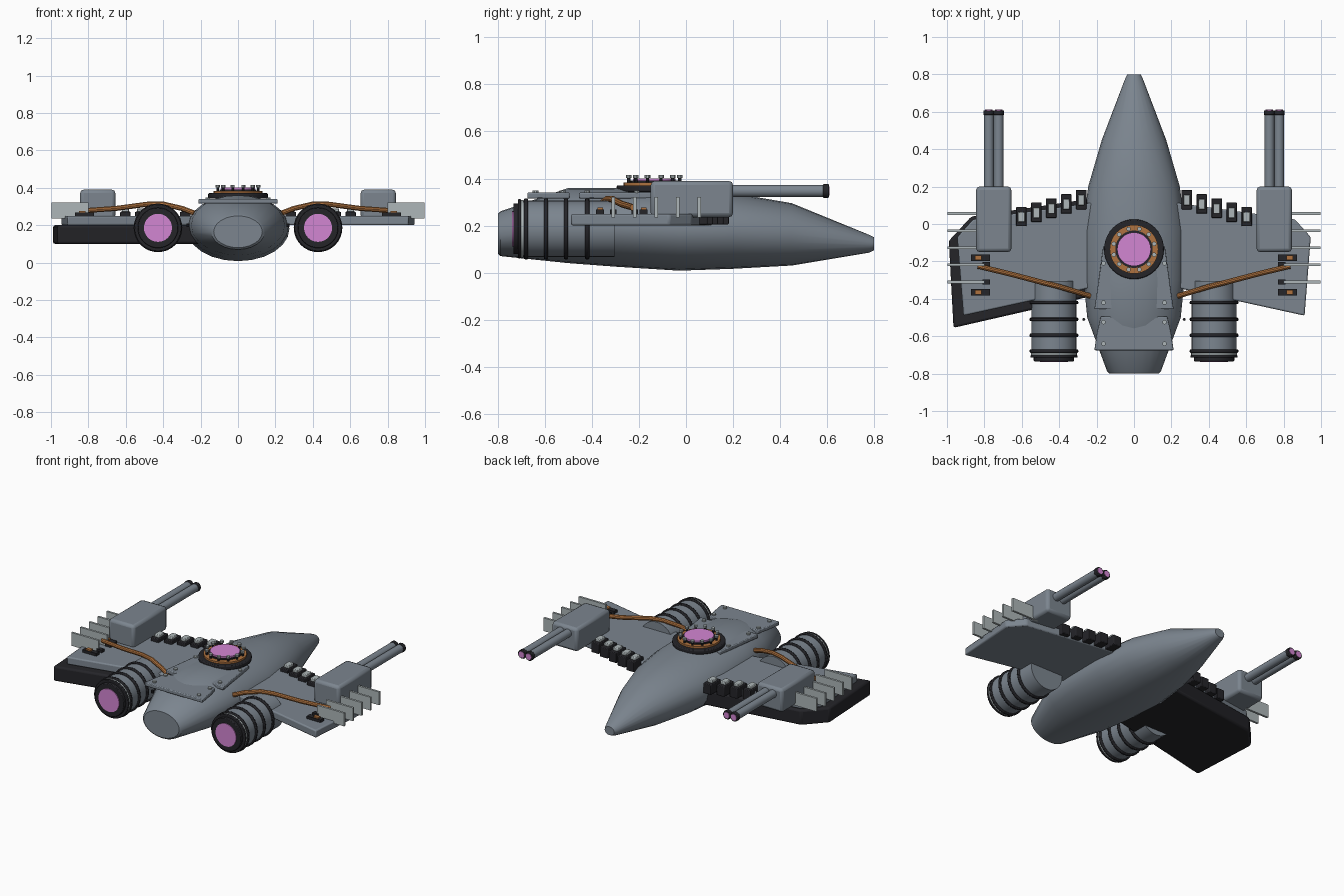
import bpy, bmesh, math
from mathutils import Matrix, Vector

cube = bpy.data.objects.get("Cube")
if cube:
    bpy.data.objects.remove(cube, do_unlink=True)


def material(name, rgb):
    m = bpy.data.materials.new(name)
    m.use_nodes = True
    m.diffuse_color = (*rgb, 1)
    m.node_tree.nodes["Principled BSDF"].inputs["Base Color"].default_value = (*rgb, 1)
    return m


HULL = material("hull_grey", (0.2, 0.235, 0.275))
DARK = material("dark_metal", (0.018, 0.018, 0.022))
PALE = material("pale_metal", (0.42, 0.47, 0.48))
COPPER = material("copper", (0.43, 0.17, 0.05))
GLOW = material("pink_glow", (0.65, 0.24, 0.65))
parts = []


def finish(name, bm, mat, bevel=0.0):
    bmesh.ops.recalc_face_normals(bm, faces=bm.faces)
    mesh = bpy.data.meshes.new(name)
    bm.to_mesh(mesh)
    bm.free()
    mesh.materials.append(mat)
    ob = bpy.data.objects.new(name, mesh)
    bpy.context.collection.objects.link(ob)
    if bevel:
        mod = ob.modifiers.new("Bevel", "BEVEL")
        mod.width, mod.segments, mod.limit_method = bevel, 2, "ANGLE"
    parts.append(ob)
    return ob


def box(name, lo, hi, mat, bevel=0.0):
    lo, hi = Vector(lo), Vector(hi)
    bm = bmesh.new()
    bmesh.ops.create_cube(bm, size=1)
    for v in bm.verts:
        v.co = (lo + hi) / 2 + v.co * (hi - lo)
    return finish(name, bm, mat, bevel)


def disc(name, centre, radius, length, mat, axis="Z", bevel=0.0, sides=32):
    bm = bmesh.new()
    bmesh.ops.create_cone(bm, cap_ends=True, segments=sides, radius1=radius,
                          radius2=radius, depth=length)
    turn = Matrix.Rotation(math.pi / 2, 4, "X") if axis == "Y" else Matrix()
    bmesh.ops.transform(bm, verts=bm.verts, matrix=Matrix.Translation(centre) @ turn)
    return finish(name, bm, mat, bevel)


def slab(name, outline, z0, z1, mat, bevel=0.0):
    bm = bmesh.new()
    face = bm.faces.new([bm.verts.new((x, y, z0)) for x, y in outline])
    out = bmesh.ops.extrude_face_region(bm, geom=[face])
    for v in out["geom"]:
        if isinstance(v, bmesh.types.BMVert):
            v.co.z = z1
    return finish(name, bm, mat, bevel)


def loft(name, sections, mat, sides=24, bevel=0.0):
    # Each section: y, half width, bottom z, top z
    bm = bmesh.new()
    rings = []
    for y, rx, z0, z1 in sections:
        ring = []
        for i in range(sides):
            a = math.tau * i / sides
            ring.append(bm.verts.new((rx * math.cos(a), y,
                                      (z0 + z1) / 2 + (z1 - z0) / 2 * math.sin(a))))
        rings.append(ring)
    for a, b in zip(rings, rings[1:]):
        for i in range(sides):
            j = (i + 1) % sides
            bm.faces.new((a[i], a[j], b[j], b[i]))
    bm.faces.new(rings[0])
    bm.faces.new(rings[-1])
    return finish(name, bm, mat, bevel)


def pipe(name, points, radius, mat):
    cu = bpy.data.curves.new(name, "CURVE")
    cu.dimensions = "3D"
    cu.bevel_depth, cu.bevel_resolution, cu.use_fill_caps = radius, 3, True
    sp = cu.splines.new("POLY")
    sp.points.add(len(points) - 1)
    for p, co in zip(sp.points, points):
        p.co = (*co, 1)
    tmp = bpy.data.objects.new(name + "_path", cu)
    bpy.context.collection.objects.link(tmp)
    mesh = bpy.data.meshes.new_from_object(tmp)
    bpy.data.objects.remove(tmp)
    mesh.materials.clear()
    mesh.materials.append(mat)
    ob = bpy.data.objects.new(name, mesh)
    bpy.context.collection.objects.link(ob)
    parts.append(ob)


# Fuselage
loft("fuselage", [(-0.8, 0.13, 0.08, 0.25), (-0.79, 0.143, 0.07, 0.26),
                  (-0.5, 0.25, 0.04, 0.36), (-0.3, 0.27, 0.025, 0.36),
                  (-0.03, 0.275, 0.008, 0.355), (0.2, 0.245, 0.016, 0.338),
                  (0.45, 0.172, 0.03, 0.295), (0.78, 0.046, 0.085, 0.16),
                  (0.8, 0.035, 0.095, 0.15)], HULL)

# Dorsal armour plates
for name, y0, y1, w0, w1 in (("rear_plate", -0.675, -0.495, 0.212, 0.178),
                             ("front_plate", -0.455, -0.12, 0.212, 0.165)):
    slab(name, [(-w0, y0), (w0, y0), (w0 - 0.015, y0 + 0.1), (w1, y1),
                (-w1, y1), (0.015 - w0, y0 + 0.1)], 0.315, 0.34, HULL, 0.005)
    for s in (-1, 1):
        for y in (y0 + 0.035, y1 - 0.09 if name == "front_plate" else y1 - 0.03):
            disc(name + "_bolt", (s * 0.163, y, 0.342), 0.012, 0.014, PALE, sides=10)

# Turret ring
disc("turret_base", (0, -0.135, 0.357), 0.16, 0.028, DARK, bevel=0.006, sides=40)
disc("turret_copper_ring", (0, -0.135, 0.375), 0.13, 0.016, COPPER, sides=40)
disc("turret_collar", (0, -0.135, 0.385), 0.1, 0.012, DARK, sides=40)
disc("turret_lens", (0, -0.135, 0.394), 0.09, 0.014, GLOW, sides=40)
for i in range(12):
    a = math.tau * (i + 0.5) / 12
    x, y = 0.112 * math.cos(a), -0.135 + 0.112 * math.sin(a)
    disc("turret_post", (x, y, 0.39), 0.007, 0.03, DARK, sides=8)
    disc("turret_bolt", (x, y, 0.409), 0.012, 0.013, PALE, sides=10)

# Armour slab under one wing only
slab("right_wing_armour", [(-0.2, 0.14), (-0.87, 0.04), (-0.99, -0.09),
                           (-0.965, -0.555), (-0.2, -0.38)], 0.1, 0.2, DARK, 0.012)

for s, side in ((1, "left"), (-1, "right")):
    # Wing
    slab(side + "_wing", [(s * x, y) for x, y in
                          ((0.18, 0.12), (0.86, 0.025), (0.945, -0.07),
                           (0.912, -0.49), (0.18, -0.33))], 0.2, 0.25, HULL, 0.008)

    # Engine with cooling rings and nozzle
    ex, ez = s * 0.428, 0.186
    disc(side + "_engine", (ex, -0.5, ez), 0.12, 0.39, HULL, "Y")
    for y in (-0.42, -0.51, -0.595, -0.68):
        disc(side + "_engine_ring", (ex, y, ez), 0.13, 0.018, DARK, "Y", 0.005)
    disc(side + "_nozzle_band", (ex, -0.697, ez), 0.123, 0.012, PALE, "Y")
    disc(side + "_nozzle_rim", (ex, -0.708, ez), 0.126, 0.014, DARK, "Y", 0.004)
    disc(side + "_nozzle", (ex, -0.722, ez), 0.108, 0.024, DARK, "Y", 0.004)
    disc(side + "_nozzle_glow", (ex, -0.735, ez), 0.075, 0.008, GLOW, "Y")

    # Weapon pod and twin barrels
    px = s * 0.75
    box(side + "_pod", (px - 0.094, -0.15, 0.235), (px + 0.094, 0.2, 0.39), HULL, 0.018)
    for dx in (-0.026, 0.026):
        disc(side + "_barrel", (px + dx, 0.39, 0.347), 0.026, 0.4, HULL, "Y", sides=20)
        disc(side + "_muzzle", (px + dx, 0.595, 0.347), 0.029, 0.026, DARK, "Y", 0.004, 20)
        disc(side + "_muzzle_glow", (px + dx, 0.608, 0.347), 0.02, 0.006, GLOW, "Y", sides=20)

    # Heat fins with dark sockets
    for i in range(5):
        y = -0.31 + 0.0915 * i
        box(side + "_fin", (s * 0.8, y - 0.007, 0.235), (s * 0.998, y + 0.007, 0.322), PALE)
        box(side + "_fin_socket", (s * 0.77, y - 0.014, 0.24), (s * 0.81, y + 0.014, 0.268), DARK)

    # Dark clips with copper contacts
    for y in (-0.18, -0.365):
        box(side + "_clip", (s * 0.77, y - 0.017, 0.245), (s * 0.872, y + 0.017, 0.268), DARK)
        box(side + "_contact", (s * 0.815, y - 0.012, 0.262), (s * 0.85, y + 0.012, 0.277), COPPER)

    # Leading edge blocks
    for i in range(5):
        x, y = s * (0.282 + 0.08 * i), 0.13 - 0.0225 * i
        box(side + "_edge_block", (x - 0.028, y - 0.052, 0.205),
            (x + 0.028, y + 0.052, 0.272), DARK, 0.004)
        box(side + "_edge_cap", (x - 0.018, y - 0.03, 0.265),
            (x + 0.018, y + 0.025, 0.29), PALE, 0.004)

    # Copper feed pipe and hull stud
    pipe(side + "_feed_pipe", [(s * 0.235, -0.385, 0.265), (s * 0.3, -0.365, 0.29),
                               (s * 0.4, -0.335, 0.313), (s * 0.48, -0.315, 0.313),
                               (s * 0.65, -0.27, 0.29), (s * 0.835, -0.225, 0.277)],
         0.014, COPPER)
    disc(side + "_hull_stud", (s * 0.268, -0.51, 0.2), 0.008, 0.02, DARK, sides=8)

# Smooth round surfaces, keep hard edges
bpy.ops.object.select_all(action="DESELECT")
for ob in parts:
    ob.select_set(True)
bpy.context.view_layer.objects.active = parts[0]
bpy.ops.object.shade_smooth_by_angle(angle=math.radians(32))
